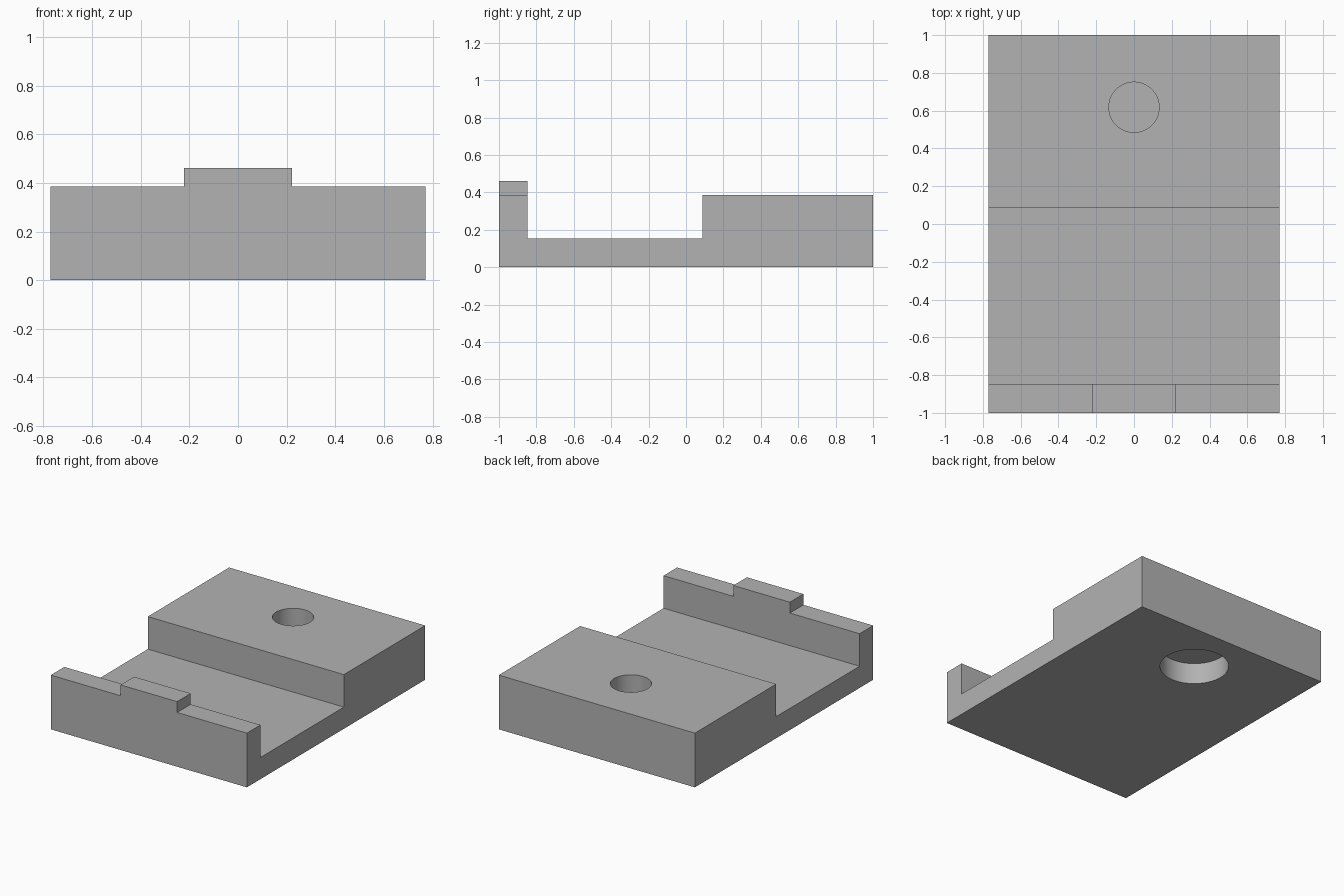
import bpy
import bmesh
import math

cube = bpy.data.objects.get("Cube")
if cube:
    bpy.data.objects.remove(cube, do_unlink=True)

HALF_W, BLOCK_TOP, TAB_TOP, FLOOR = 0.77, 0.385, 0.462, 0.154
HOLE_Y = 0.618

grey = bpy.data.materials.new("plain grey")
grey.use_nodes = True
colour = (0.45, 0.45, 0.45, 1)
grey.diffuse_color = colour
grey.node_tree.nodes["Principled BSDF"].inputs["Base Color"].default_value = colour

# Bracket body: side profile swept across the width
profile = [(-1, 0), (1, 0), (1, BLOCK_TOP), (0.088, BLOCK_TOP),
           (0.088, FLOOR), (-0.848, FLOOR), (-0.848, TAB_TOP), (-1, TAB_TOP)]
bm = bmesh.new()
side = bm.faces.new([bm.verts.new((-HALF_W, y, z)) for y, z in profile])
swept = bmesh.ops.extrude_face_region(bm, geom=[side])["geom"]
bmesh.ops.translate(bm, vec=(2 * HALF_W, 0, 0),
                    verts=[v for v in swept if isinstance(v, bmesh.types.BMVert)])
bmesh.ops.recalc_face_normals(bm, faces=bm.faces)
mesh = bpy.data.meshes.new("bracket_body")
bm.to_mesh(mesh)
bm.free()
mesh.materials.append(grey)
body = bpy.data.objects.new("bracket_body", mesh)
bpy.context.collection.objects.link(body)


def cut(cutter, name):
    """Subtract a helper solid from the body."""
    cutter.name = name
    cutter.data.materials.append(grey)
    cutter.hide_render = True
    mod = body.modifiers.new(name, "BOOLEAN")
    mod.operation, mod.solver, mod.object = "DIFFERENCE", "EXACT", cutter
    bpy.context.view_layer.objects.active = body
    bpy.ops.object.modifier_apply(modifier=name)
    bpy.data.objects.remove(cutter, do_unlink=True)


def cut_hole(name, radius, low, high):
    bpy.ops.mesh.primitive_cylinder_add(
        vertices=64, radius=radius, depth=high - low,
        location=(0, HOLE_Y, (low + high) / 2))
    cut(bpy.context.object, name)


# Lower the lip on both sides, leaving the centre tab
for sign, name in ((-1, "right_lip_cutter"), (1, "left_lip_cutter")):
    bpy.ops.mesh.primitive_cube_add(size=1, location=(sign * 0.722, -0.95, BLOCK_TOP + 0.1))
    bpy.context.object.scale = (1, 0.4, 0.2)
    bpy.context.view_layer.update()
    cut(bpy.context.object, name)

# Narrow top hole and wide bottom recess, separated by a thin web
cut_hole("top_hole_cutter", 0.133, 0.17, 0.5)
cut_hole("bottom_recess_cutter", 0.226, -0.1, 0.152)

bpy.ops.object.select_all(action="DESELECT")
body.select_set(True)
bpy.context.view_layer.objects.active = body
bpy.ops.object.shade_smooth_by_angle(angle=math.radians(30))
